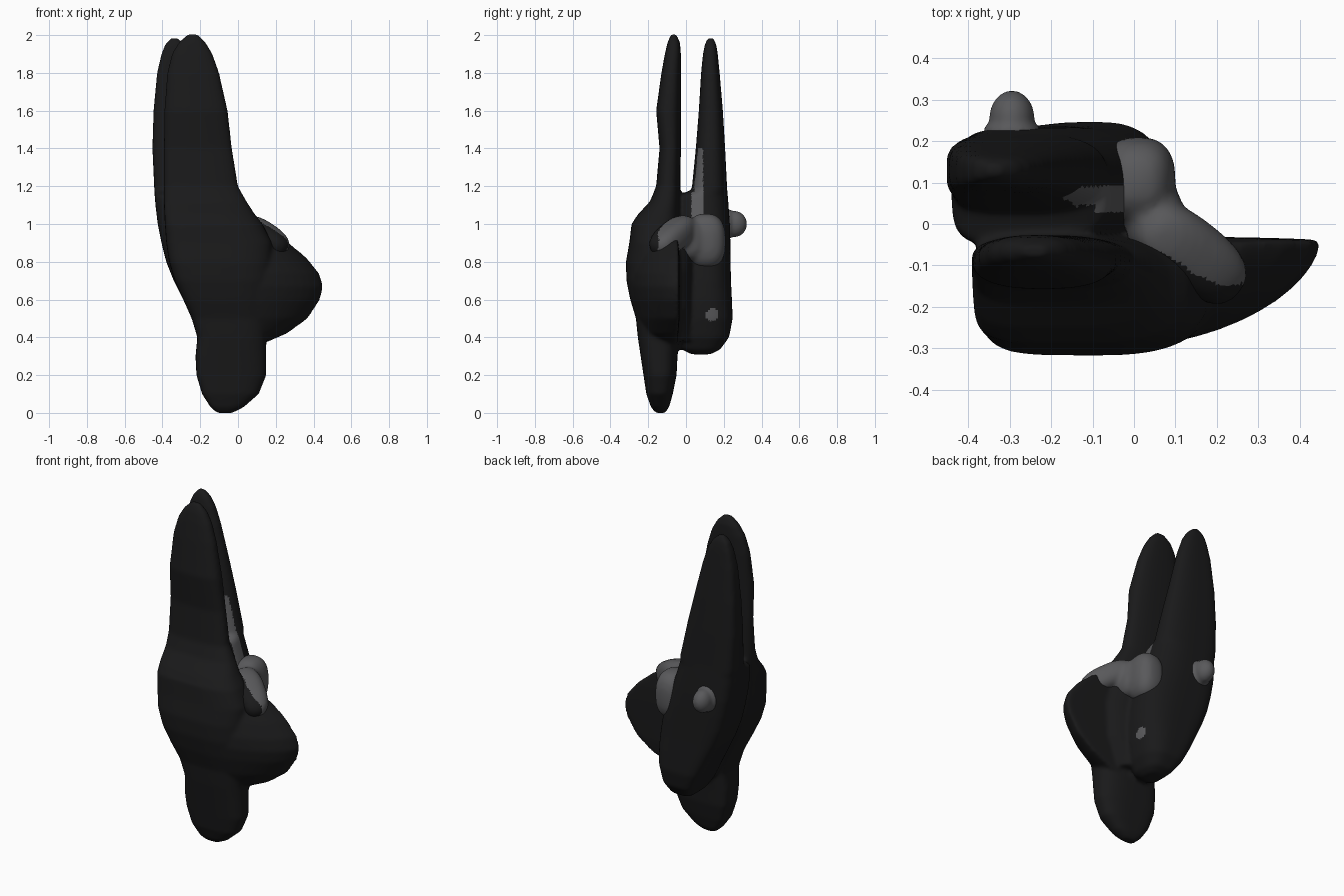
import bpy, bmesh, math
from mathutils import Vector, Matrix

if "Cube" in bpy.data.objects:
    bpy.data.objects.remove(bpy.data.objects["Cube"])


def material(name, v):
    m = bpy.data.materials.new(name)
    m.diffuse_color = (v, v, v * 1.05, 1)
    m.use_nodes = True
    m.node_tree.nodes["Principled BSDF"].inputs["Base Color"].default_value = m.diffuse_color
    return m


DARK, GREY = material("dark", 0.01), material("grey", 0.1)


def ring(row, n_left, n_right, n_top, half):
    # rounded-box section, or a half oval that is flat at the back
    z, x0, x1, y0, y1 = row
    xm = 0 if half else (x0 + x1) / 2
    f = min(max((z - 1.0) / 0.25, 0), 1)
    n_left += (n_top - n_left) * f
    pts = []
    for i in range(48):
        a = math.tau * i / 48
        c, s = math.cos(a), math.sin(a)
        n = n_right if c > 0 else n_left
        u = math.copysign(abs(c) ** (2 / n), c)
        v = math.copysign(abs(s) ** (2 / n), s)
        y = (y0 + y1) / 2 + v * (y1 - y0) / 2
        if half:
            y = y1 + v * (y1 - y0) * (1 if v < 0 else 0.04)
        pts.append((xm + u * (x1 - xm if u > 0 else xm - x0), y, z))
    return pts


def loft(bm, rows, n_left, n_right, n_top, half=False):
    loops = [[bm.verts.new(p) for p in ring(r, n_left, n_right, n_top, half)]
             for r in rows]
    for a, b in zip(loops, loops[1:]):
        for i in range(48):
            j = (i + 1) % 48
            bm.faces.new((a[i], a[j], b[j], b[i]))
    bm.faces.new(loops[0][::-1])
    bm.faces.new(loops[-1])


def ball(bm, loc, size, rot_z=0, tilt=0, power=2.6):
    m = (Matrix.Translation(loc) @ Matrix.Rotation(rot_z, 4, 'Z')
         @ Matrix.Rotation(tilt, 4, 'Y'))
    res = bmesh.ops.create_uvsphere(bm, u_segments=32, v_segments=20, radius=1)
    for v in res["verts"]:
        # push the sphere towards a rounded box
        c = v.co
        k = sum(abs(t) ** power for t in c) ** (-1 / power)
        v.co = m @ Vector((c.x * k * size[0], c.y * k * size[1], c.z * k * size[2]))


def finish(bm, name, mats, voxel, smooth):
    bmesh.ops.recalc_face_normals(bm, faces=bm.faces)
    me = bpy.data.meshes.new(name)
    bm.to_mesh(me)
    bm.free()
    ob = bpy.data.objects.new(name, me)
    bpy.context.collection.objects.link(ob)
    r = ob.modifiers.new("blend", 'REMESH')
    r.mode, r.voxel_size = 'VOXEL', voxel
    s = ob.modifiers.new("soften", 'SMOOTH')
    s.factor, s.iterations = 0.5, smooth
    dg = bpy.context.evaluated_depsgraph_get()
    new = bpy.data.meshes.new_from_object(ob.evaluated_get(dg))
    ob.modifiers.clear()
    ob.data = new
    new.materials.clear()
    for m in mats:
        new.materials.append(m)
    for p in new.polygons:
        p.use_smooth = True
        p.material_index = 0
    return ob


# rows are (z, x min, x max, y min, y max)
bm = bmesh.new()
# front blade, body and foot
loft(bm, [
    (0.00, -.11, -.03, -.16, -.11), (.03, -.145, .03, -.185, -.09),
    (.10, -.19, .11, -.21, -.07), (.20, -.22, .15, -.225, -.05),
    (.30, -.225, .15, -.24, -.045), (.40, -.215, .15, -.255, -.035),
    (.50, -.245, .16, -.265, -.03), (.60, -.29, .17, -.295, -.03),
    (.70, -.335, .18, -.315, -.03), (.80, -.365, .18, -.318, -.03),
    (.90, -.38, .18, -.30, -.03), (1.0, -.387, .13, -.288, -.03),
    (1.05, -.39, .09, -.255, -.03), (1.12, -.392, .045, -.19, -.03),
    (1.20, -.393, 0, -.158, -.03), (1.40, -.393, -.032, -.14, -.027),
    (1.60, -.39, -.055, -.158, -.027), (1.80, -.375, -.10, -.13, -.027),
    (1.90, -.35, -.135, -.112, -.027), (1.96, -.315, -.17, -.098, -.032),
    (2.003, -.27, -.21, -.08, -.05)], 4.6, 2.6, 2.4)
# side lobe
loft(bm, [
    (.36, -.12, .12, -.18, -.05), (.42, -.12, .26, -.23, -.045),
    (.50, -.15, .37, -.26, -.04), (.60, -.15, .435, -.285, -.04),
    (.67, -.15, .452, -.295, -.04), (.74, -.15, .43, -.29, -.04),
    (.82, -.15, .365, -.265, -.04), (.90, -.15, .27, -.23, -.045),
    (.96, -.15, .17, -.19, -.05), (1.0, -.15, .09, -.15, -.05)], 1.75, 1.75, 1.75, True)
# fillet joining the lobe to the back body
loft(bm, [
    (.38, -.05, .08, -.10, .03), (.55, -.05, .16, -.10, .03),
    (.75, -.05, .17, -.10, .03), (.92, -.05, .12, -.10, .03)], 2, 1.5, 1.5)
# back blade and body
loft(bm, [
    (.31, -.11, -.02, .03, .13), (.335, -.145, .015, -.02, .18),
    (.40, -.19, .05, -.05, .228), (.50, -.24, .072, -.055, .247),
    (.60, -.29, .077, -.055, .243), (.70, -.34, .07, -.055, .238),
    (.80, -.38, .055, -.055, .236), (.90, -.405, .025, -.055, .235),
    (1.0, -.425, -.01, -.055, .232), (1.10, -.437, -.04, -.055, .225),
    (1.15, -.441, -.055, -.05, .221), (1.18, -.443, -.065, .03, .218),
    (1.40, -.453, -.115, .052, .207), (1.60, -.447, -.165, .068, .195),
    (1.80, -.428, -.215, .08, .178), (1.90, -.405, -.25, .09, .168),
    (1.95, -.385, -.28, .10, .16), (1.985, -.355, -.32, .115, .145)], 4.8, 2.5, 4.2)
body = finish(bm, "twin_blade_body", [DARK, GREY], 0.011, 6)

# worn grey strip along the inner edge of the back blade, and a small worn spot
for p in body.data.polygons:
    c = p.center
    strip = 1.0 < c.z < 1.4 and .03 < c.y < .09 and p.normal.x > .3
    spot = (c - Vector((.07, .14, .52))).length < .035
    if strip or spot:
        p.material_index = 1

# grey lump wedged between the two halves, dark on its front
bm = bmesh.new()
ball(bm, (.01, .105, .91), (.09, .105, .145))
ball(bm, (.05, .01, .92), (.07, .09, .11))
ball(bm, (.135, -.07, .935), (.165, .085, .075), math.radians(-38), math.radians(28))
wedge = finish(bm, "grey_wedge", [GREY, DARK], 0.012, 8)
for p in wedge.data.polygons:
    if p.normal.y < -.45 and p.center.y < -.03:
        p.material_index = 1

# round knob on the back, flaring into the plate
bm = bmesh.new()
ball(bm, (-.295, .255, 1.0), (.055, .068, .07), power=2)
ball(bm, (-.295, .225, 1.0), (.07, .03, .08), power=2)
finish(bm, "back_knob", [GREY], 0.008, 8)
